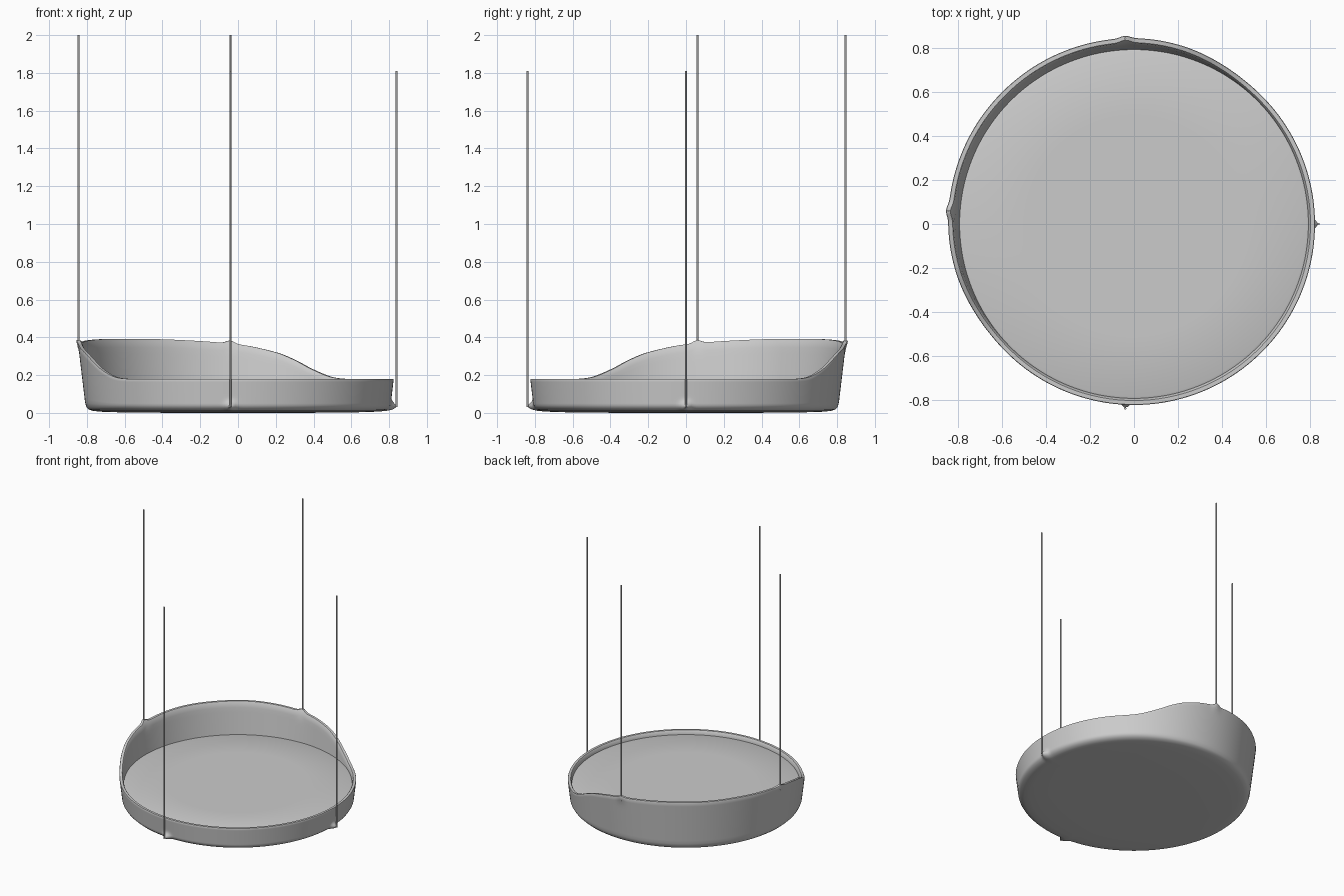
import bpy, bmesh, math

if "Cube" in bpy.data.objects:
    bpy.data.objects.remove(bpy.data.objects["Cube"])

SEG = 360
# Rim height factor by angle away from the back direction (135 degrees)
RIM = [(0, 1), (20, .99), (45, .87), (59, .67), (66, .49), (73.5, .25),
       (82, .055), (90, 0), (105, 0), (180, 0)]
# Suspension points: (x, y, cable bottom, cable top)
FRONT = [(.84, 0, .03, 1.81), (-.04, -.84, .03, 1.81)]
BACK = [(-.845, .06, .345, 2.0), (-.04, .845, .345, 2.0)]


def ang_diff(a, b):
    return abs((a - b + 180) % 360 - 180)


def slope(i):
    if i == 0 or i == len(RIM) - 1:
        return 0
    a, b = RIM[i - 1], RIM[i + 1]
    return (b[1] - a[1]) / (b[0] - a[0])


def rim_height(deg):
    d = ang_diff(deg, 135)
    for i in range(len(RIM) - 1):
        (x0, y0), (x1, y1) = RIM[i], RIM[i + 1]
        if d <= x1:
            w = x1 - x0
            t = (d - x0) / w
            f = ((2*t**3 - 3*t*t + 1) * y0 + (t**3 - 2*t*t + t) * w * slope(i)
                 + (3*t*t - 2*t**3) * y1 + (t**3 - t*t) * w * slope(i + 1))
            return .18 + .21 * max(f, 0)
    return .18


def near(deg, points, width):
    return sum(math.exp(-(ang_diff(deg, math.degrees(math.atan2(y, x))) / width) ** 2)
               for x, y, _, _ in points)


def wall(z):
    return .803 + .12 * z


def section(deg):
    """Shell cross-section from underside, over the rim, down to the inside floor."""
    foot, lug = near(deg, FRONT, 1.7), near(deg, BACK, 2.0)
    top = rim_height(deg) + .016 * lug
    pts = [(.3, 0), (.6, .002), (.72, .006), (.765, .010), (.79, .018), (.802, .03)]
    pts += [(wall(z), z) for z in [.03 + (top - .036) * k / 14 for k in range(1, 15)]]
    r = wall(top)
    pts += [(r - .003, top), (r - .021, top), (r - .025, top - .005)]
    pts += [(wall(z) - .027, z) for z in [top - .01 + (.05 - top) * k / 10 for k in range(1, 11)]]
    pts += [(.5, .035)]
    out = []
    for r, z in pts:
        bulge = .036 * foot * math.exp(-((z - .03) / .025) ** 2) if r > .75 and z < .15 else 0
        bulge += .010 * lug * math.exp(-((z - top) / .04) ** 2)
        out.append((r + bulge, z))
    return out


def lathe(name, func, z_start, z_end):
    """Sweep a section that may vary with angle, closing both ends on the axis."""
    bm = bmesh.new()
    cols = []
    for s in range(SEG):
        deg = 360 * s / SEG
        c, n = math.cos(math.radians(deg)), math.sin(math.radians(deg))
        cols.append([bm.verts.new((r * c, r * n, z)) for r, z in func(deg)])
    start, end = bm.verts.new((0, 0, z_start)), bm.verts.new((0, 0, z_end))
    for s in range(SEG):
        a, b = cols[s], cols[(s + 1) % SEG]
        bm.faces.new((start, b[0], a[0]))
        for k in range(len(a) - 1):
            bm.faces.new((a[k], b[k], b[k + 1], a[k + 1]))
        bm.faces.new((a[-1], b[-1], end))
    bmesh.ops.recalc_face_normals(bm, faces=bm.faces)
    me = bpy.data.meshes.new(name)
    bm.to_mesh(me)
    bm.free()
    ob = bpy.data.objects.new(name, me)
    bpy.context.collection.objects.link(ob)
    smooth(ob)
    return ob


def smooth(ob):
    bpy.ops.object.select_all(action='DESELECT')
    ob.select_set(True)
    bpy.context.view_layer.objects.active = ob
    bpy.ops.object.shade_smooth_by_angle(angle=math.radians(40))


# Round shell with raised back
lathe("shell", section, 0, .035)

# Round cushion filling the shell
lathe("cushion", lambda d: [(.5, .036), (.785, .04), (.795, .148), (.785, .152), (.5, .153)],
      .036, .153)

# Hanging cables
for i, (x, y, z0, z1) in enumerate(FRONT + BACK):
    bpy.ops.mesh.primitive_cylinder_add(vertices=16, radius=.005, depth=z1 - z0,
                                        location=(x, y, (z0 + z1) / 2))
    cable = bpy.context.object
    cable.name = ("front_cable_" if i < 2 else "back_cable_") + str(i % 2 + 1)
    smooth(cable)
